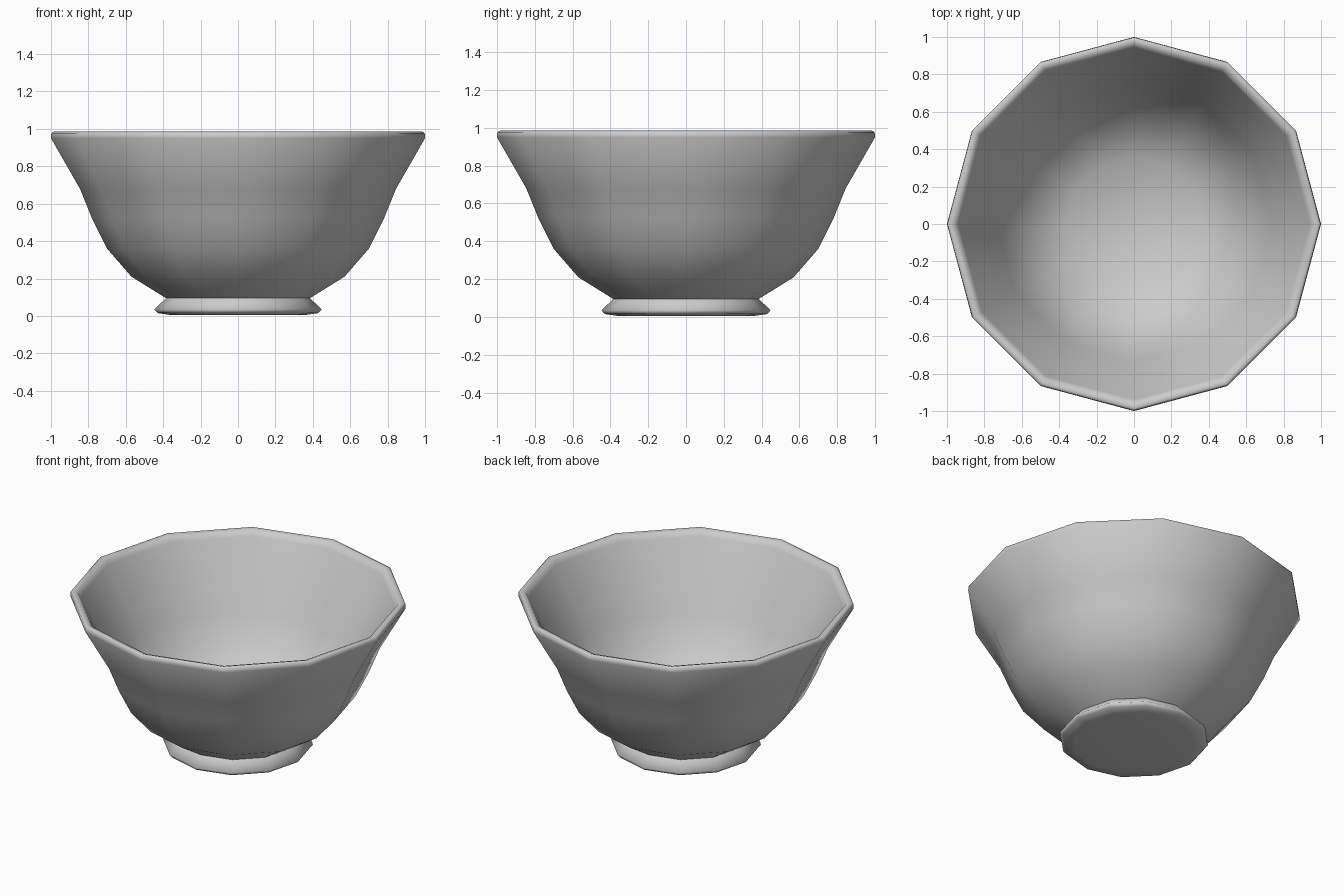
import bpy, bmesh, math

if "Cube" in bpy.data.objects:
    bpy.data.objects.remove(bpy.data.objects["Cube"])

SIDES = 12


def lathe(name, profile, smooth_angle):
    """Revolve (radius, z) points into a twelve-sided body; radius 0 makes a pole."""
    bm = bmesh.new()
    rings = []
    for r, z in profile:
        if r == 0:
            rings.append([bm.verts.new((0, 0, z))] * SIDES)
        else:
            rings.append([bm.verts.new((r * math.cos(2 * math.pi * i / SIDES),
                                        r * math.sin(2 * math.pi * i / SIDES), z))
                          for i in range(SIDES)])
    for low, high in zip(rings, rings[1:]):
        for i in range(SIDES):
            j = (i + 1) % SIDES
            corners = list(dict.fromkeys((low[i], low[j], high[j], high[i])))
            bm.faces.new(corners)
    bmesh.ops.recalc_face_normals(bm, faces=bm.faces)
    mesh = bpy.data.meshes.new(name)
    bm.to_mesh(mesh)
    bm.free()
    obj = bpy.data.objects.new(name, mesh)
    bpy.context.collection.objects.link(obj)
    bpy.ops.object.select_all(action='DESELECT')
    obj.select_set(True)
    bpy.context.view_layer.objects.active = obj
    bpy.ops.object.shade_smooth_by_angle(angle=math.radians(smooth_angle))
    return obj


# Underside and flared foot ring
foot = [(0, 0.005), (0.36, 0.005), (0.43, 0.015), (0.447, 0.035), (0.385, 0.095)]
# Outer wall up to the rim
outer = [(0.57, 0.21), (0.70, 0.36), (0.78, 0.52), (0.845, 0.68), (1.0, 0.95)]
# Narrow rim lip
rim = [(0.998, 0.978), (0.985, 0.985), (0.955, 0.975), (0.94, 0.945)]
# Inner wall down to the floor
inner = [(0.80, 0.69), (0.735, 0.54), (0.655, 0.39), (0.53, 0.25), (0.36, 0.15), (0, 0.12)]

lathe("bowl", foot + outer + rim + inner, 95)
